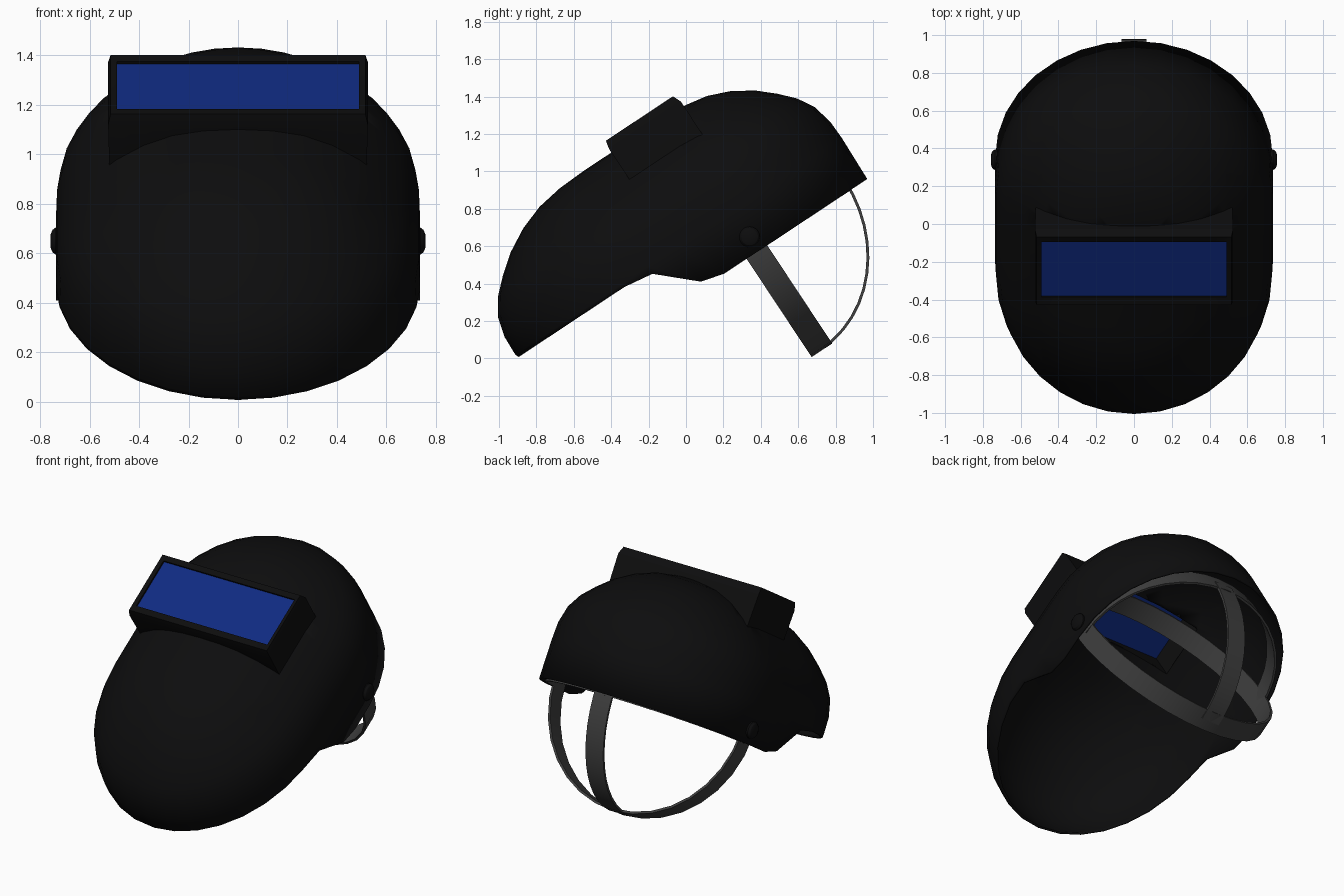
import bpy, bmesh
from math import sin, cos, pi, radians
from mathutils import Vector

if "Cube" in bpy.data.objects:
    bpy.data.objects.remove(bpy.data.objects["Cube"])

TILT = radians(33.5)


def place(x, u, f):
    """Helmet frame (x, up, forward) to the tilted world frame."""
    return Vector((x, u * cos(TILT) - f * sin(TILT), u * sin(TILT) + f * cos(TILT)))


def material(name, rgb):
    m = bpy.data.materials.new(name)
    m.diffuse_color = (*rgb, 1)
    m.use_nodes = True
    m.node_tree.nodes["Principled BSDF"].inputs["Base Color"].default_value = m.diffuse_color
    return m


BLACK = material("black", (0.004, 0.004, 0.0043))
GREY = material("strap_grey", (0.05, 0.05, 0.05))
BLUE = material("lens_blue", (0.005, 0.024, 0.22))


def finish(name, bm, mat, angle=30):
    """Move a helmet-frame bmesh into the world and make it an object."""
    bmesh.ops.remove_doubles(bm, verts=bm.verts[:], dist=1e-4)
    bmesh.ops.recalc_face_normals(bm, faces=bm.faces[:])
    for v in bm.verts:
        v.co = place(*v.co)
    me = bpy.data.meshes.new(name)
    bm.to_mesh(me)
    bm.free()
    me.materials.append(mat)
    ob = bpy.data.objects.new(name, me)
    bpy.context.collection.objects.link(ob)
    bpy.ops.object.select_all(action='DESELECT')
    ob.select_set(True)
    bpy.context.view_layer.objects.active = ob
    bpy.ops.object.shade_smooth_by_angle(angle=radians(angle))
    return ob


def bridge(loops, close_u=True, close_v=False):
    """Quads between successive point loops."""
    bm = bmesh.new()
    rows = [[bm.verts.new(p) for p in lp] for lp in loops]
    if close_v:
        rows.append(rows[0])
    n = len(rows[0])
    for a, b in zip(rows, rows[1:]):
        for i in range(n if close_u else n - 1):
            j = (i + 1) % n
            bm.faces.new((a[i], a[j], b[j], b[i]))
    return bm


def interp(table, t):
    for (a, fa), (b, fb) in zip(table, table[1:]):
        if t <= b:
            return fa + (fb - fa) * max(0, t - a) / (b - a)
    return table[-1][1]


# shell: dome above, long chin below, straight sides between
PROFILE = [(0, 1.138), (.19, 1.131), (.36, 1.108), (.52, 1.06), (.67, .99), (.79, .91),
           (.89, .83), (.96, .74), (.995, .63), (1.0, .52)]
EDGE = [(-.065, .5), (.1, .476), (.293, .298), (.42, .265)]   # rear edge by height
W = 0.735
outline = [(W * cos(i * pi / 16), .6, .745 * sin(i * pi / 16)) for i in range(17)]
outline += [(-W, u, 0) for u in (.42, .293)]
outline += [(-W * cos(i * pi / 16), .1, -.85 * sin(i * pi / 16)) for i in range(17)]
outline += [(W, u, 0) for u in (.293, .42)]
loops = [[(x * r, c + d * r, f) for x, c, d in outline] for r, f in PROFILE]
loops.append([(x, c + d * .99, interp(EDGE, c + d)) for x, c, d in outline])
bm = bridge(loops)
bmesh.ops.remove_doubles(bm, verts=bm.verts[:], dist=1e-4)
# window opening
HX, U0, U1 = .49, .33, .68
for co, no in (((HX, 0, 0), (1, 0, 0)), ((-HX, 0, 0), (1, 0, 0)),
               ((0, U0, 0), (0, 1, 0)), ((0, U1, 0), (0, 1, 0))):
    near = [f for f in bm.faces if f.calc_center_median().z > .8]
    geom = near + list({e for f in near for e in f.edges}) + list({v for f in near for v in f.verts})
    bmesh.ops.bisect_plane(bm, geom=geom, plane_co=co, plane_no=no, dist=1e-5)
hole = []
for f in bm.faces:
    c = f.calc_center_median()
    if abs(c.x) < HX and U0 < c.y < U1 and c.z > .8:
        hole.append(f)
bmesh.ops.delete(bm, geom=hole, context='FACES')
shell = finish("helmet_shell", bm, BLACK, 40)
mod = shell.modifiers.new("thickness", 'SOLIDIFY')
mod.thickness = .012
mod.offset = -1


# lens housing: rectangular frame whose rear follows the shell curve
def rect(hx, u0, u1, f=None, n=12):
    xs = [-hx + 2 * hx * i / n for i in range(n + 1)]
    pts = [(x, u0) for x in xs] + [(x, u1) for x in reversed(xs)]
    return [(x, u, interp(PROFILE, abs(x) / W) - .015 if f is None else f) for x, u in pts]


bm = bridge([rect(.52, .275, .735), rect(.525, .275, .735, 1.16), rect(.515, .285, .715, 1.207),
             rect(HX, U0, U1, 1.2), rect(HX, U0, U1)], close_v=True)
finish("lens_housing", bm, BLACK, 20)

# lens
bm = bmesh.new()
bmesh.ops.create_cube(bm, size=1)
for v in bm.verts:
    v.co = Vector((v.co.x * 2 * HX, .505 + v.co.y * .35, 1.18 + v.co.z * .016))
finish("lens", bm, BLUE)


# head straps: flat bands swept along arcs
CU, CF, BX, BF, BU, HW, T = .63, .33, .705, .695, .61, .066, .015


def strap(name, point, a0, a1, n, closed=False):
    """point(angle, inset, offset) gives a point on the band."""
    corners = ((0, -HW), (0, HW), (T, HW), (T, -HW))
    count = n if closed else n + 1
    rings = [[point(a0 + (a1 - a0) * i / n, t, w) for t, w in corners] for i in range(count)]
    bm = bridge(rings, close_v=closed)
    if not closed:
        bmesh.ops.holes_fill(bm, edges=[e for e in bm.edges if e.is_boundary])
    finish(name, bm, GREY)


strap("head_band", lambda a, t, w: ((BX - t) * cos(a), CU + w, CF + (BF - t) * sin(a)),
      0, 2 * pi, 32, True)
strap("crown_strap", lambda a, t, w: ((BX - t) * cos(a), CU + (BU - t) * sin(a), CF + w),
      0, pi, 20)
strap("rear_strap", lambda a, t, w: (w, CU + (BU - t) * sin(a), CF - (BF - t) * cos(a)),
      0, pi / 2, 12)

# pivot knobs on both sides
for side, label in ((1, "right"), (-1, "left")):
    prof = [(.70, .055), (.737, .055), (.75, .045), (.757, .028)]
    rings = [[(side * x, .642 + r * cos(i * pi / 10), .354 + r * sin(i * pi / 10))
              for i in range(20)] for x, r in prof]
    bm = bridge(rings)
    bmesh.ops.holes_fill(bm, edges=[e for e in bm.edges if e.is_boundary])
    finish(label + "_pivot_knob", bm, BLACK)
